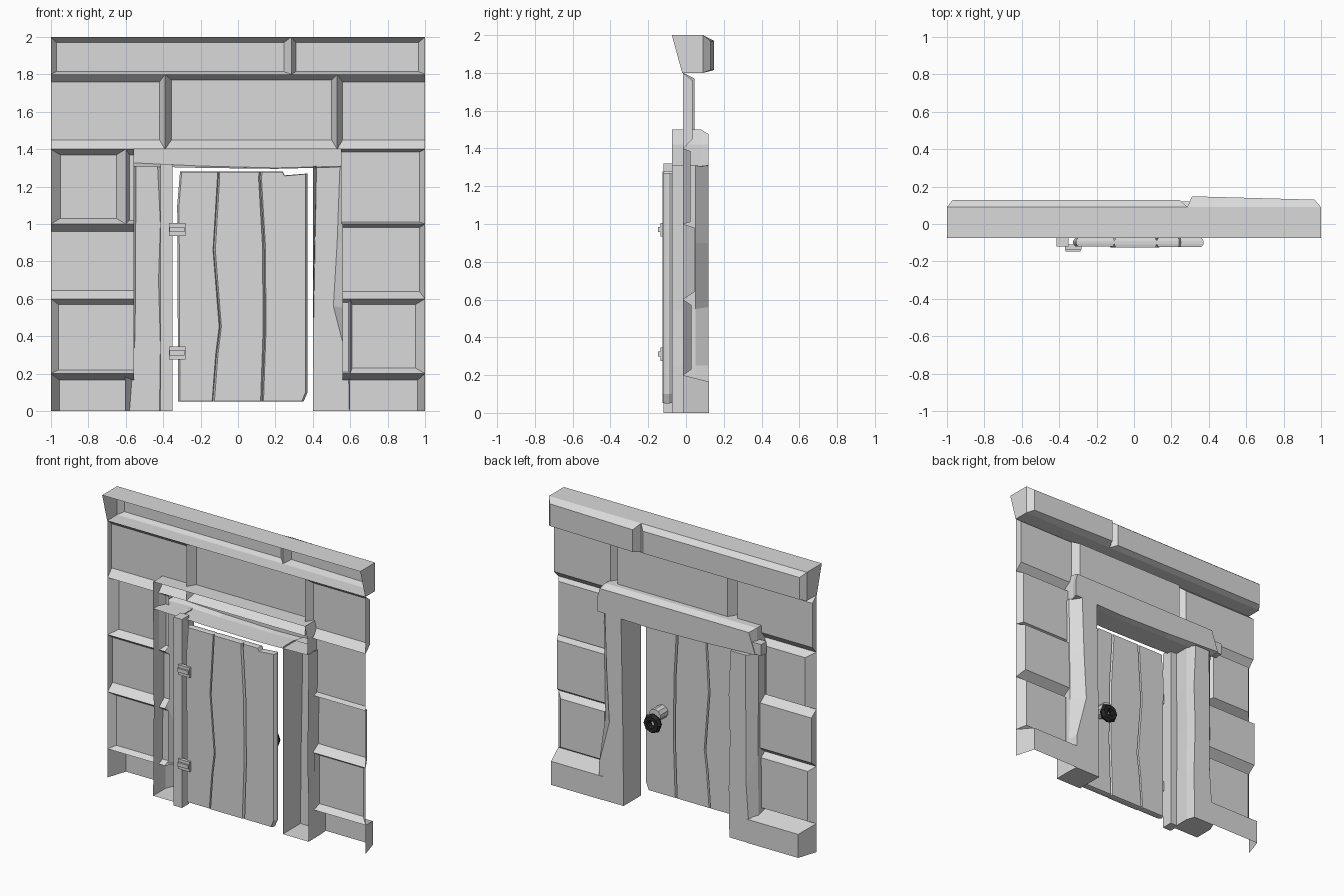
import bpy, bmesh
from math import pi
from mathutils import Matrix

cube = bpy.data.objects.get("Cube")
if cube:
    bpy.data.objects.remove(cube, do_unlink=True)


def material(name, rgb):
    m = bpy.data.materials.new(name)
    m.use_nodes = True
    m.diffuse_color = (*rgb, 1)
    m.node_tree.nodes["Principled BSDF"].inputs["Base Color"].default_value = (*rgb, 1)
    return m


grey = material("plain grey", (0.7, 0.7, 0.7))


def finish(name, bm):
    mesh = bpy.data.meshes.new(name)
    bm.to_mesh(mesh)
    bm.free()
    mesh.materials.append(grey)
    obj = bpy.data.objects.new(name, mesh)
    bpy.context.collection.objects.link(obj)


def shell(name, loops, skip=(), solid=False):
    """Loft (x, z) outlines, given as (outline, y), and cap the rear one.
    Sides in skip are left open in the front band."""
    bm = bmesh.new()
    rings = []
    for outline, y in loops:
        ys = y if isinstance(y, tuple) else [y] * len(outline)
        rings.append([bm.verts.new((x, d, z)) for (x, z), d in zip(outline, ys)])
    n = len(rings[0])
    for band, (a, b) in enumerate(zip(rings, rings[1:])):
        for i in range(n):
            if band or i not in skip:
                j = (i + 1) % n
                bm.faces.new((b[i], b[j], a[j], a[i]))
    bm.faces.new(rings[-1][::-1])
    if solid:
        bm.faces.new(rings[0])
    finish(name, bm)


def rect(x0, x1, z0, z1, l=0, r=0, b=0, t=0):
    return [(x0 + l, z0 + b), (x1 - r, z0 + b), (x1 - r, z1 - t), (x0 + l, z1 - t)]


BOTTOM, RIGHT, TOP, LEFT = range(4)


def panel(name, span, face, insets, skip=()):
    shell(name, [(rect(*span), -.015), (rect(*span, *insets), face)], skip)


def box(name, x0, x1, y0, y1, z0, z1):
    shell(name, [(rect(x0, x1, z0, z1), y0), (rect(x0, x1, z0, z1), y1)], solid=True)


# Stone wall blocks, open toward the front
L, R = (RIGHT,), (LEFT,)
panel("wall_block_right_1", (-1, -.555, 0, .2), .123, (.045, 0, 0, .035), (BOTTOM, RIGHT))
panel("wall_block_right_2", (-1, -.555, .2, .6), .025, (.04, 0, .02, .03), L)
panel("wall_block_right_3", (-1, -.555, .6, 1), .04, (0, 0, .045, .04), L)
panel("wall_block_right_4", (-1, -.6, 1, 1.4), .04, (.05, .05, .03, .03))
panel("wall_filler_right", (-.6, -.555, 1, 1.4), .03, (.02, 0, .02, .03), L)
panel("wall_block_left_1", (.56, 1, 0, .2), .123, (0, .04, 0, .035), (BOTTOM, LEFT))
panel("wall_block_left_2", (.6, 1, .2, .6), .03, (.01, .05, .03, .03))
panel("wall_filler_left", (.56, .6, .2, .6), .01, (0, .01, .01, .02), R)
panel("wall_block_left_3", (.56, 1, .6, 1), .045, (0, .03, .04, .02), R)
panel("wall_block_left_4", (.55, 1, 1, 1.4), .025, (0, .03, .01, .015), R)
panel("wall_top_right", (-1, -.39, 1.4, 1.8), .03, (0, .03, .05, .04))
panel("wall_top_middle", (-.39, .53, 1.4, 1.8), .045, (.035, .03, .05, .03))
panel("wall_top_left", (.53, 1, 1.4, 1.8), .035, (.03, 0, .05, .04))


# Cap beam in two lengths with a groove between
def beam(name, x0, x1, insets, face, joint):
    outline = rect(x0, x1, 1.8, 2)
    shell(name, [(outline, (-.02, -.02, -.075, -.075)), (outline, .09),
                 (rect(x0, x1, 1.8, 2, *insets), face)], (joint,))


beam("cap_beam_right", -1, .285, (.03, .04, .015, .03), .128, RIGHT)
beam("cap_beam_left", .285, 1, (.025, .035, .015, .03), (.148, .13, .13, .148), LEFT)

# Rough door posts, hollow toward the front, closed below and open above
outer = [(-.605, 0), (-.4, 0), (-.4, .35), (-.405, .7), (-.4, 1), (-.4, 1.31), (-.605, 1.31), (-.6, .6)]
back = [(-.58, 0), (-.42, 0), (-.415, .35), (-.425, .7), (-.415, 1), (-.43, 1.31), (-.545, 1.31), (-.55, .4)]
shell("door_post_right", [(outer, -.075), (outer, .06), (back, .12)], (5,))
outer = [(.4, 0), (.6, 0), (.6, .25), (.59, .55), (.595, .9), (.6, 1.31), (.4, 1.31), (.4, .5)]
back = [(.4, 0), (.595, 0), (.59, .25), (.51, .56), (.53, .9), (.545, 1.31), (.42, 1.31), (.405, .5)]
shell("door_post_left", [(outer, -.075), (outer, .05), (back, .12)], (5,))

# Lintel, hollow toward the front
outer = [(-.605, 1.31), (-.2, 1.3), (.2, 1.295), (.59, 1.305), (.59, 1.42), (.57, 1.5), (-.605, 1.5)]
back = [(-.62, 1.33), (-.2, 1.31), (.2, 1.3), (.6, 1.31), (.6, 1.42), (.585, 1.475), (-.57, 1.475)]
shell("lintel", [(outer, -.075), (outer, .08), (back, .12)])
box("lintel_end", -.66, -.58, .05, .11, 1.33, 1.41)

# Door planks with worn edges, butted along shared wavy joints
joint_1 = [(-.135, .05), (-.115, .3), (-.095, .45), (-.13, .86), (-.105, 1.25), (-.105, 1.28)]
joint_2 = [(.13, .05), (.145, .45), (.14, .9), (.118, 1.25), (.122, 1.28)]
hinge_edge = [(-.31, 1.28), (-.325, 1.1), (-.32, .05)]
latch_edge = [(.35, .05), (.372, .1), (.372, 1.27), (.25, 1.26), (.24, 1.28)]
planks = [(joint_1 + hinge_edge, -.12), (joint_2 + joint_1[::-1], -.125),
          (latch_edge + joint_2[::-1], -.122)]
for i, (outline, y) in enumerate(planks):
    middle = sum(x for x, z in outline) / len(outline)
    worn = [(middle + (x - middle) * .93, .665 + (z - .665) * .995) for x, z in outline]
    shell(f"door_plank_{i + 1}", [(worn, y), (outline, y + .015), (outline, -.09), (worn, -.075)],
          solid=True)

# Hinge stile and hinges
box("hinge_stile", -.415, -.35, -.12, -.04, 0, 1.32)
for tag, z in (("lower", .31), ("upper", .97)):
    box(f"{tag}_hinge_leaf", -.37, -.28, -.135, -.11, z - .035, z + .035)
    box(f"{tag}_hinge_knuckle", -.365, -.285, -.147, -.12, z - .012, z + .015)

# Handle rose and hanging pull ring on the rear of the door
bm = bmesh.new()
bmesh.ops.create_cone(bm, cap_ends=True, segments=10, radius1=.045, radius2=.045, depth=.09,
                      matrix=Matrix.Translation((.235, -.035, .635)) @ Matrix.Rotation(-pi / 2, 4, "X"))
finish("handle_rose", bm)
bpy.ops.mesh.primitive_torus_add(major_segments=8, minor_segments=6, major_radius=.042, minor_radius=.026,
                                 location=(.24, .025, .585), rotation=(pi / 2, 0, 0))
ring = bpy.context.object
ring.name = "pull_ring"
ring.data.materials.append(material("dark iron", (.02, .02, .02)))
